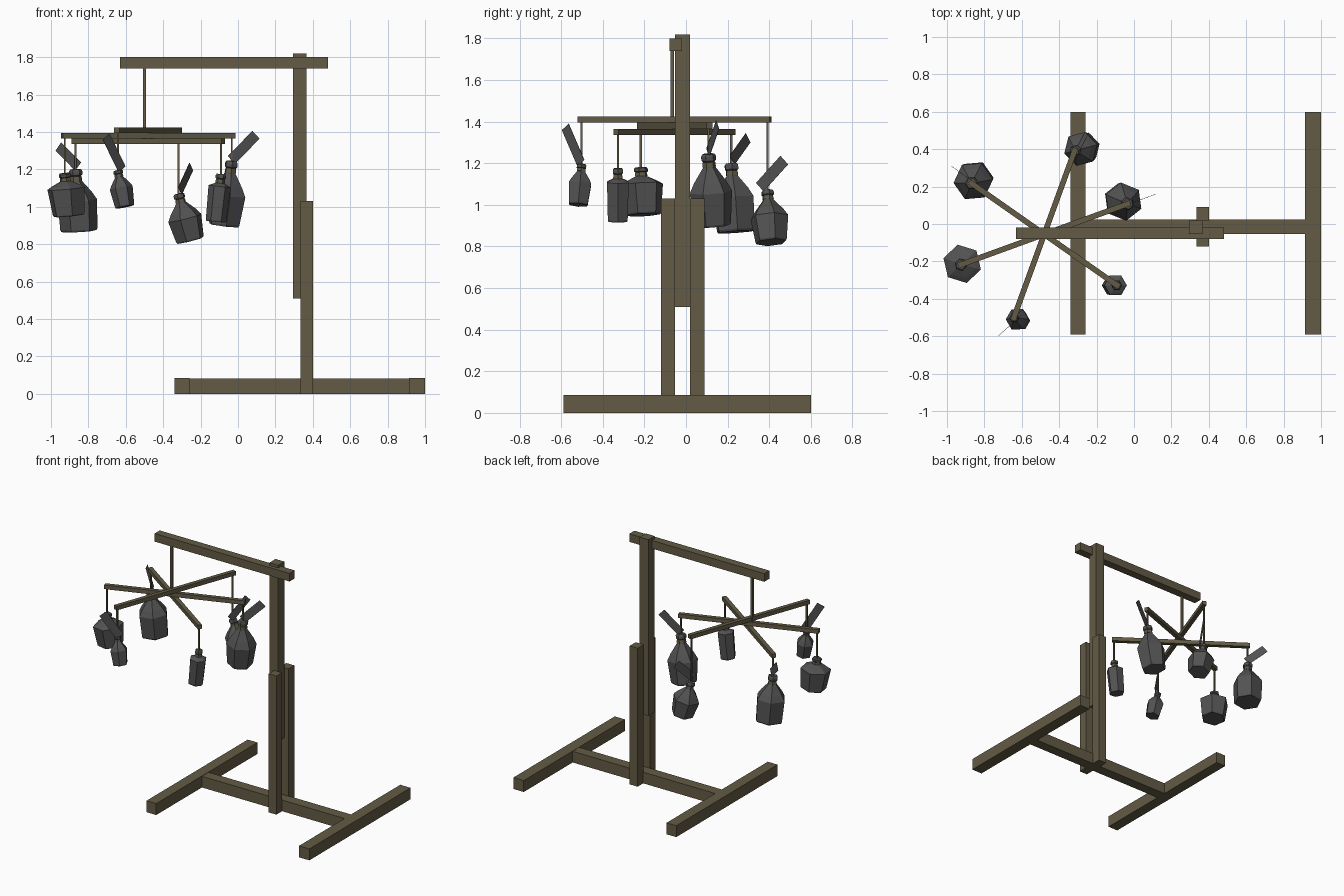
import bpy, bmesh, math
from mathutils import Vector, Matrix

cube = bpy.data.objects.get("Cube")
if cube:
    bpy.data.objects.remove(cube, do_unlink=True)


def material(name, color):
    mat = bpy.data.materials.new(name)
    mat.use_nodes = True
    mat.diffuse_color = (*color, 1)
    mat.node_tree.nodes["Principled BSDF"].inputs["Base Color"].default_value = (*color, 1)
    return mat


WOOD = material("olive wood", (0.125, 0.104, 0.06))
GREY = material("dark grey glass", (0.085, 0.085, 0.087))


def finish(name, bm, mat):
    bmesh.ops.recalc_face_normals(bm, faces=bm.faces)
    mesh = bpy.data.meshes.new(name)
    bm.to_mesh(mesh)
    bm.free()
    mesh.materials.append(mat)
    obj = bpy.data.objects.new(name, mesh)
    bpy.context.collection.objects.link(obj)
    return obj


def box(name, x, y, z, mat=WOOD, angle=0):
    """Box from its min/max ranges, turned about the vertical through its centre."""
    bm = bmesh.new()
    bmesh.ops.create_cube(bm, size=1)
    size = [b - a for a, b in (x, y, z)]
    bmesh.ops.scale(bm, vec=size, verts=bm.verts)
    obj = finish(name, bm, mat)
    obj.location = [(a + b) / 2 for a, b in (x, y, z)]
    obj.rotation_euler.z = angle
    return obj


def lathe(name, profile, top, bottom, phase, mat):
    """Six-sided turned form; profile is (fraction down the axis, radius)."""
    bm = bmesh.new()
    axis = bottom - top
    turn = Vector((0, 0, -1)).rotation_difference(axis)
    place = Matrix.Translation(top) @ turn.to_matrix().to_4x4()
    rings = []
    for t, r in profile:
        ring = []
        for i in range(6):
            a = phase + i * math.tau / 6
            ring.append(bm.verts.new(place @ Vector((r * math.cos(a), r * math.sin(a), -t * axis.length))))
        rings.append(ring)
    for upper, lower in zip(rings, rings[1:]):
        for i in range(6):
            j = (i + 1) % 6
            bm.faces.new((upper[i], upper[j], lower[j], lower[i]))
    bm.faces.new(rings[0])
    bm.faces.new(rings[-1])
    return finish(name, bm, mat)


def bottle(name, top, bottom, radius, base, lip, shoulder, phase):
    top, bottom = Vector(top), Vector(bottom)
    phase = math.radians(phase)
    neck = lip * 0.75
    lathe(name, [(0, lip * 0.8), (0.03, lip), (0.09, lip), (0.11, neck), (0.19, neck * 1.15),
                 (0.19 + (shoulder - 0.19) * 0.6, neck + (radius - neck) * 0.68),
                 (shoulder, radius), (0.97, base), (1, base * 0.94)],
          top, bottom, phase, GREY)
    # cord wound around the neck
    lathe(name + "_cord", [(0.11, neck * 1.12), (0.18, neck * 1.22)], top, bottom, phase, WOOD)


def flap(name, low, high, width=0.058):
    """Thin upright strip running from low to high."""
    low, high = Vector(low), Vector(high)
    along = (high - low).normalized()
    normal = along.cross(Vector((0, 0, 1))).normalized()
    side = normal.cross(along) * width / 2
    bm = bmesh.new()
    front = bm.faces.new([bm.verts.new(p + normal * 0.001) for p in (low - side, low + side, high + side, high - side)])
    extruded = bmesh.ops.extrude_face_region(bm, geom=[front], use_keep_orig=True)
    moved = [v for v in extruded["geom"] if isinstance(v, bmesh.types.BMVert)]
    bmesh.ops.translate(bm, vec=normal * -0.002, verts=moved)
    finish(name, bm, GREY)


# Base frame
box("left_foot", (0.915, 1.0), (-0.59, 0.6), (0, 0.085))
box("right_foot", (-0.34, -0.26), (-0.59, 0.6), (0, 0.085))
box("cross_beam", (-0.26, 0.915), (-0.053, 0.025), (0, 0.083))

# Twin posts clamp the mast that carries the boom
box("front_post", (0.335, 0.4), (-0.12, -0.053), (0, 1.03))
box("back_post", (0.335, 0.4), (0.02, 0.09), (0, 1.03))
box("mast", (0.295, 0.367), (-0.053, 0.02), (0.51, 1.82))
box("boom", (-0.63, 0.48), (-0.08, -0.02), (1.74, 1.8))

# Hanging wheel of three stacked arms
HUB_X, HUB_Y, REACH = -0.48, -0.055, 0.475
box("main_rope", (-0.507, -0.491), (-0.074, -0.058), (1.39, 1.75))
ARMS = {"upper": (70, 1.41), "middle": (20, 1.38), "lower": (-35, 1.35)}
for label, (angle, z) in ARMS.items():
    a = math.radians(angle)
    box(label + "_arm", (HUB_X - 0.49, HUB_X + 0.49), (HUB_Y - 0.015, HUB_Y + 0.015),
        (z - 0.015, z + 0.015), angle=a)


def tip(label, side):
    angle, z = ARMS[label]
    a = math.radians(angle)
    return HUB_X + side * REACH * math.cos(a), HUB_Y + side * REACH * math.sin(a), z


# Bottles: arm, side, top z, bottom centre, radius, base radius, lip, shoulder, phase
BOTTLES = [
    ("upper", -1, 1.195, (-0.605, -0.518, 1.0), 0.062, 0.052, 0.026, 0.48, 0),
    ("upper", 1, 1.07, (-0.255, 0.41, 0.82), 0.094, 0.078, 0.031, 0.52, 15),
    ("middle", -1, 1.18, (-0.905, -0.205, 0.952), 0.105, 0.088, 0.034, 0.36, 43),
    ("middle", 1, 1.245, (-0.075, 0.13, 0.9), 0.103, 0.088, 0.036, 0.53, 38),
    ("lower", -1, 1.2, (-0.85, 0.24, 0.87), 0.106, 0.1, 0.036, 0.5, 5),
    ("lower", 1, 1.175, (-0.118, -0.328, 0.92), 0.06, 0.055, 0.028, 0.26, 0),
]
for label, side, top_z, bottom, radius, base, lip, shoulder, phase in BOTTLES:
    x, y, z = tip(label, side)
    name = label + ("_left" if side > 0 else "_right")
    box(name + "_string", (x - 0.005, x + 0.005), (y - 0.005, y + 0.005), (top_z - 0.01, z))
    bottle(name + "_bottle", (x, y, top_z), bottom, radius, base, lip, shoulder, phase)

# Wind flaps on four of the bottles
flap("upper_right_flap", (-0.62, -0.505, 1.2), (-0.705, -0.58, 1.375))
flap("upper_left_flap", (-0.31, 0.355, 1.085), (-0.25, 0.472, 1.215))
flap("middle_left_flap", (-0.035, 0.105, 1.25), (0.096, 0.152, 1.385))
flap("lower_right_flap", (-0.855, 0.222, 1.215), (-0.96, 0.298, 1.322))
